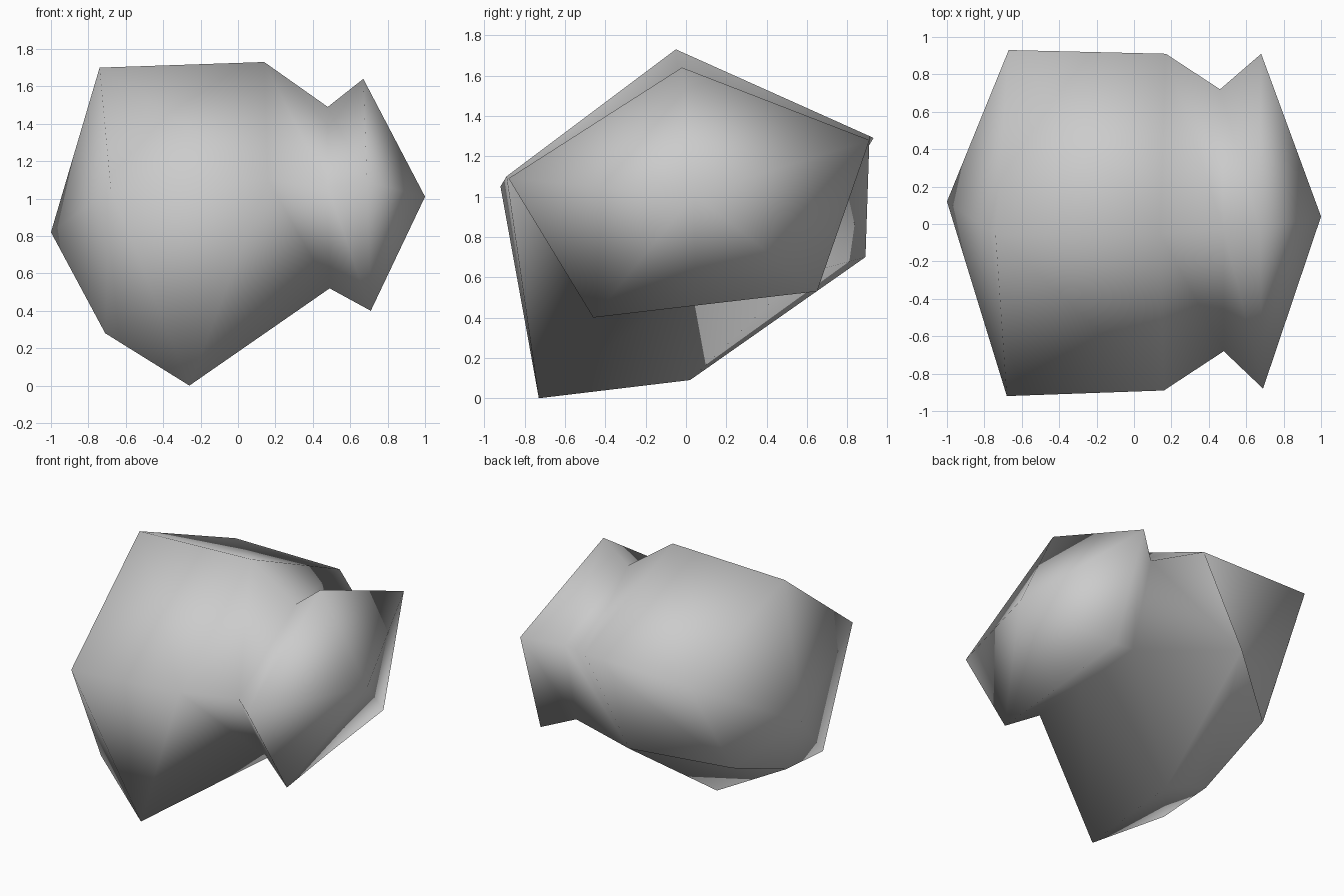
import bpy
import bmesh

# Remove the default cube only
default_cube = bpy.data.objects.get("Cube")
if default_cube:
    bpy.data.objects.remove(default_cube, do_unlink=True)


def make_material(name, colour):
    material = bpy.data.materials.new(name)
    material.use_nodes = True
    material.diffuse_color = colour
    material.node_tree.nodes["Principled BSDF"].inputs["Base Color"].default_value = colour
    return material


def bridge(bm, first, second):
    """Join two rings of equal count with a band of quads."""
    count = len(first)
    for i in range(count):
        j = (i + 1) % count
        bm.faces.new((first[i], first[j], second[j], second[i]))


def cap(bm, ring, tip):
    """Close a ring with a fan of triangles to a point."""
    for i, corner in enumerate(ring):
        bm.faces.new((corner, ring[(i + 1) % len(ring)], tip))


# Six-sided cross-sections along x, each ordered:
# top, front, lower front, bottom, lower back, back
right_section = [(-.74, -.06, 1.7), (-.68, -.92, 1.05), (-.71, -.54, .28),
                 (-.71, -.12, .31), (-.7, .47, .54), (-.67, .93, 1.29)]
belly_section = [(.14, -.05, 1.73), (.16, -.89, 1.1), (-.26, -.73, 0),
                 (-.26, .02, .09), (-.17, .89, .7), (.17, .91, 1.3)]
waist_section = [(.48, -.03, 1.49), (.48, -.68, 1.06), (.49, -.37, .52),
                 (.49, .04, .56), (.48, .56, .61), (.46, .72, 1.21)]
left_section = [(.67, -.02, 1.64), (.69, -.88, 1.09), (.71, -.46, .4),
                (.7, .05, .46), (.7, .65, .53), (.68, .91, 1.28)]
right_tip = (-1, .12, .82)
left_tip = (1, .04, 1.01)

# Loft the sections into one closed boulder
bm = bmesh.new()
sections = (right_section, belly_section, waist_section, left_section)
rings = [[bm.verts.new(point) for point in section] for section in sections]
for first, second in zip(rings, rings[1:]):
    bridge(bm, first, second)
cap(bm, rings[0], bm.verts.new(right_tip))
cap(bm, rings[-1], bm.verts.new(left_tip))
bmesh.ops.recalc_face_normals(bm, faces=bm.faces[:])

# Soft shading across the whole stone
for face in bm.faces:
    face.smooth = True

mesh = bpy.data.meshes.new("boulder")
bm.to_mesh(mesh)
bm.free()
mesh.materials.append(make_material("stone grey", (.6, .6, .6, 1)))
boulder = bpy.data.objects.new("boulder", mesh)
bpy.context.collection.objects.link(boulder)
